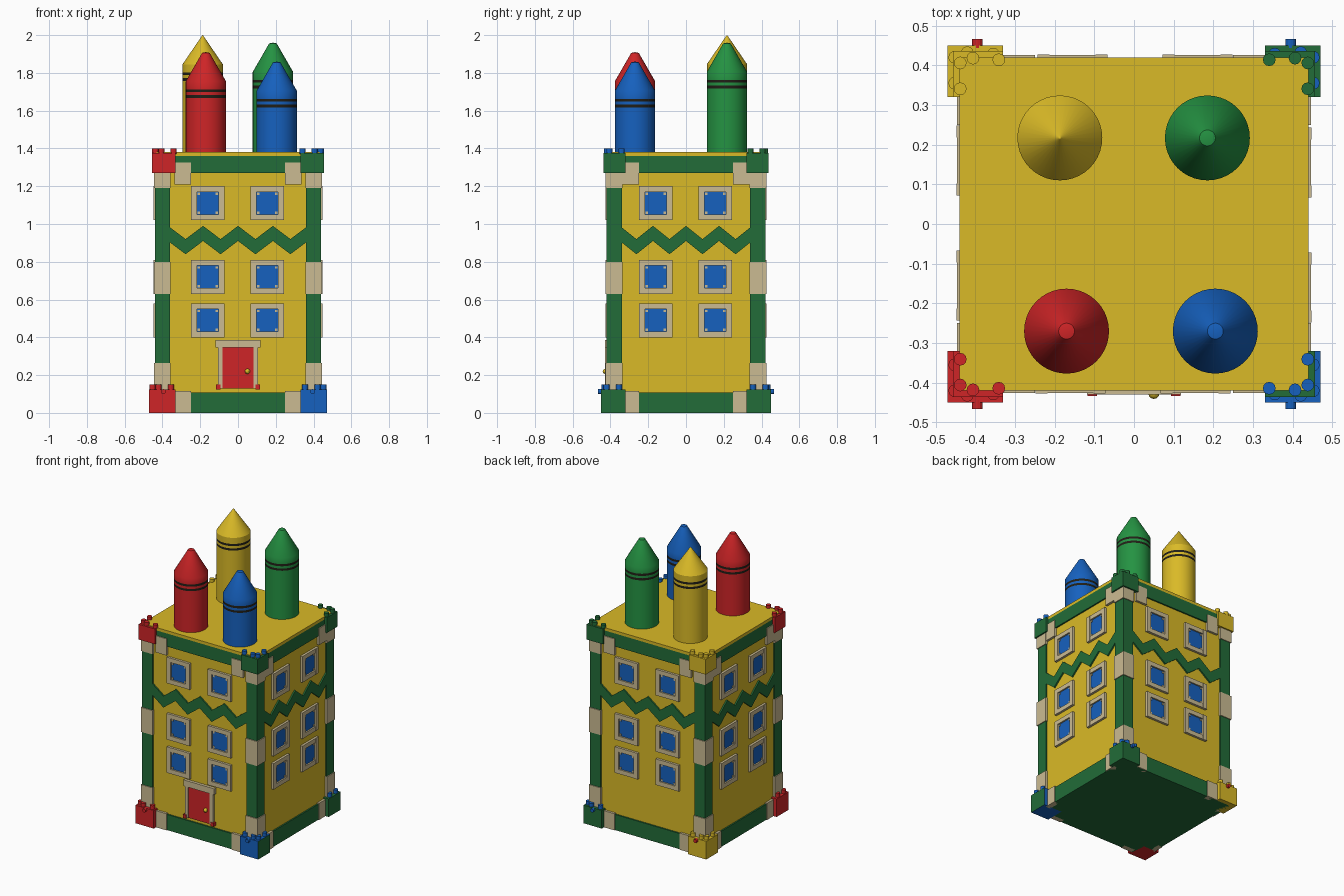
import bpy
import bmesh
from math import pi
from mathutils import Matrix, Vector

cube = bpy.data.objects.get("Cube")
if cube:
    bpy.data.objects.remove(cube, do_unlink=True)


def material(name, r, g, b):
    m = bpy.data.materials.new(name)
    m.use_nodes = True
    m.diffuse_color = (r, g, b, 1)
    bsdf = m.node_tree.nodes["Principled BSDF"]
    bsdf.inputs["Base Color"].default_value = (r, g, b, 1)
    bsdf.inputs["Roughness"].default_value = 0.7
    return m


YELLOW = material("yellow", 0.70, 0.49, 0.02)
DARK_GREEN = material("dark green", 0.016, 0.15, 0.04)
GREEN = material("green", 0.018, 0.29, 0.055)
RED = material("red", 0.62, 0.018, 0.02)
BLUE = material("blue", 0.008, 0.12, 0.52)
CREAM = material("cream", 0.60, 0.50, 0.29)
BLACK = material("black", 0.015, 0.013, 0.008)

HALF_X, HALF_Y = 0.44, 0.42
SIDES = ("front", "right", "back", "left")


def finish(name, bm, *mats):
    bmesh.ops.recalc_face_normals(bm, faces=bm.faces)
    mesh = bpy.data.meshes.new(name)
    bm.to_mesh(mesh)
    bm.free()
    for m in mats:
        mesh.materials.append(m)
    ob = bpy.data.objects.new(name, mesh)
    bpy.context.collection.objects.link(ob)
    return ob


def add_box(bm, lo, hi):
    lo, hi = Vector(lo), Vector(hi)
    mat = Matrix.Translation((lo + hi) / 2) @ Matrix.Diagonal((*(hi - lo), 1))
    return bmesh.ops.create_cube(bm, size=1, matrix=mat)["verts"]


def box(name, lo, hi, mat):
    bm = bmesh.new()
    add_box(bm, lo, hi)
    return finish(name, bm, mat)


def add_stud(bm, pos, r=0.016, h=0.03, axis=None):
    m = Matrix.Translation(pos)
    if axis:
        m = m @ Matrix.Rotation(pi / 2, 4, axis)
    bmesh.ops.create_cone(bm, cap_ends=True, segments=12, radius1=r,
                          radius2=r, depth=h, matrix=m)


def outline_on_side(name, k, points, out0, out1, mat):
    """Extrude a (u, z) outline outward from side k of the tower."""
    depth = HALF_X if k % 2 else HALF_Y
    bm = bmesh.new()
    face = bm.faces.new([bm.verts.new((u, -depth - out0, z)) for u, z in points])
    new = bmesh.ops.extrude_face_region(bm, geom=[face])["geom"]
    bmesh.ops.translate(bm, vec=(0, out0 - out1, 0),
                        verts=[v for v in new if isinstance(v, bmesh.types.BMVert)])
    bmesh.ops.rotate(bm, cent=(0, 0, 0), verts=bm.verts,
                     matrix=Matrix.Rotation(k * pi / 2, 3, "Z"))
    return finish(name, bm, mat)


def panel(name, k, u0, u1, z0, z1, out0, out1, mat):
    return outline_on_side(name, k, [(u0, z0), (u1, z0), (u1, z1), (u0, z1)],
                           out0, out1, mat)


def window(name, k, u, z):
    for s in (-1, 1):
        panel(name + "_jamb", k, u + s * 0.073 - 0.015, u + s * 0.073 + 0.015,
              z - 0.09, z + 0.09, -0.03, 0.007, CREAM)
        panel(name + "_rail", k, u - 0.06, u + 0.06,
              z + s * 0.075 - 0.015, z + s * 0.075 + 0.015, -0.03, 0.006, CREAM)
    panel(name + "_pane", k, u - 0.06, u + 0.06, z - 0.062, z + 0.062,
          -0.03, -0.004, BLUE)
    # rivets in the pane corners
    for su in (-1, 1):
        for sz in (-1, 1):
            a, b = u + su * 0.048, z + sz * 0.05
            panel(name + "_rivet", k, a - 0.006, a + 0.006, b - 0.006, b + 0.006,
                  -0.01, 0.0, CREAM)


# Tower core, base and roof
box("wall", (-0.43, -0.41, 0.02), (0.43, 0.41, 1.37), YELLOW)
box("base", (-HALF_X, -HALF_Y, 0), (HALF_X, HALF_Y, 0.108), DARK_GREEN)
box("cornice", (-HALF_X, -HALF_Y, 1.27), (HALF_X, HALF_Y, 1.36), DARK_GREEN)
box("roof", (-HALF_X, -HALF_Y, 1.36), (HALF_X, HALF_Y, 1.38), YELLOW)

# Zigzag band, windows and cream blocks on every side
for k, side in enumerate(SIDES):
    edge = 0.37 if k % 2 == 0 else 0.35
    n, step = 8, edge / 4
    top = [(-edge + i * step, 0.99 if i % 2 == 0 else 0.92) for i in range(n + 1)]
    low = [(u, z - 0.08) for u, z in reversed(top)]
    outline_on_side(side + "_zigzag", k, top + low, -0.02, 0.0, DARK_GREEN)
    for u in (-0.16, 0.155):
        for z in (0.49, 0.72, 1.11):
            window(side + "_window", k, u, z)
    for s in (-1, 1):
        u0, u1 = sorted((s * 0.25, s * 0.335))
        panel(side + "_base_block", k, u0, u1, 0, 0.115, -0.03, 0.006, CREAM)
        panel(side + "_cornice_block", k, u0, u1, 1.21, 1.325, -0.03, 0.006, CREAM)

# Corner pilasters with wrapped cream blocks
for sx in (-1, 1):
    for sy in (-1, 1):
        def corner(name, inset, grow, z0, z1, mat):
            xs = sorted((sx * (HALF_X - inset), sx * (HALF_X + grow)))
            ys = sorted((sy * (HALF_Y - inset), sy * (HALF_Y + grow)))
            box(name, (xs[0], ys[0], z0), (xs[1], ys[1], z1), mat)

        corner("pilaster", 0.08, 0, 0.1, 1.28, DARK_GREEN)
        for z0, z1 in ((0.1, 0.265), (0.63, 0.8), (1.19, 1.28)):
            corner("quoin", 0.083, 0.006, z0, z1, CREAM)


# Studded corner bricks
def brick(name, sx, sy, z0, z1, reach, mat, stud_mat, knob_mat=None, side_mat=None):
    bx, by = HALF_X + reach, HALF_Y + reach
    xs, ys = sorted((sx * 0.33, sx * bx)), sorted((sy * 0.32, sy * by))
    bm = bmesh.new()
    add_box(bm, (xs[0], ys[0], z0), (xs[1], ys[1], z1))
    bm.normal_update()
    for f in bm.faces:
        if side_mat and f.normal.x > 0.5:
            f.material_index = 1
    finish(name, bm, mat, side_mat or mat)
    bm = bmesh.new()
    inner = 0.095
    for dx, dy in ((0.018, 0.03), (0.018, inner), (0.05, 0.018), (inner + 0.02, 0.022)):
        add_stud(bm, (sx * (bx - dx), sy * (by - dy), z1 + 0.01))
    finish(name + "_studs", bm, stud_mat)
    if knob_mat:
        bm = bmesh.new()
        add_stud(bm, (sx * 0.395, sy * (by + 0.005), z1 - 0.012), 0.013, 0.022, "X")
        finish(name + "_knob", bm, knob_mat)


brick("lower_front_right_brick", -1, -1, 0, 0.125, 0.03, RED, RED, RED)
brick("lower_front_left_brick", 1, -1, 0, 0.125, 0.03, BLUE, BLUE, BLUE, DARK_GREEN)
brick("lower_back_left_brick", 1, 1, 0, 0.125, 0.03, DARK_GREEN, BLUE, BLUE)
brick("lower_back_right_brick", -1, 1, 0, 0.125, 0.03, YELLOW, YELLOW, RED)
brick("upper_front_right_brick", -1, -1, 1.27, 1.375, 0.016, RED, RED)
brick("upper_front_left_brick", 1, -1, 1.27, 1.375, 0.016, DARK_GREEN, BLUE)
brick("upper_back_left_brick", 1, 1, 1.27, 1.375, 0.016, DARK_GREEN, DARK_GREEN)
brick("upper_back_right_brick", -1, 1, 1.27, 1.375, 0.016, YELLOW, YELLOW)

# Door with frame, lintel, hinges and knob
panel("door", 0, -0.083, 0.083, 0.13, 0.345, -0.03, 0.002, RED)
for s in (-1, 1):
    panel("door_jamb", 0, s * 0.095 - 0.012, s * 0.095 + 0.012, 0.13, 0.345,
          -0.03, 0.008, CREAM)
    panel("door_foot", 0, s * 0.105 - 0.012, s * 0.105 + 0.012, 0.125, 0.15,
          -0.03, 0.014, RED)
panel("door_lintel", 0, -0.118, 0.118, 0.345, 0.387, -0.03, 0.01, CREAM)
bm = bmesh.new()
bmesh.ops.create_uvsphere(bm, u_segments=12, v_segments=8, radius=0.014,
                          matrix=Matrix.Translation((0.05, -0.427, 0.22)))
finish("door_knob", bm, YELLOW)


# Crayon turrets: a spun profile, with black rings chosen by height
def crayon(name, x, y, tip, tip_r, mat):
    r = 0.107
    levels = [1.36, tip - 0.243, tip - 0.228, tip - 0.212, tip - 0.197, tip - 0.155]
    profile = [(r, z) for z in levels] + [(tip_r, tip - 0.004), (0, tip)]
    bm = bmesh.new()
    verts = [bm.verts.new((a, 0, z)) for a, z in profile]
    edges = [bm.edges.new(pair) for pair in zip(verts, verts[1:])]
    bmesh.ops.spin(bm, geom=verts + edges, cent=(0, 0, 0), axis=(0, 0, 1),
                   angle=2 * pi, steps=40)
    bmesh.ops.remove_doubles(bm, verts=bm.verts, dist=0.0001)
    for f in bm.faces:
        z = f.calc_center_median().z
        f.material_index = int(levels[1] < z < levels[2] or levels[3] < z < levels[4])
        f.smooth = True
    bmesh.ops.translate(bm, vec=(x, y, 0), verts=bm.verts)
    ob = finish(name, bm, mat, BLACK)
    bpy.ops.object.select_all(action="DESELECT")
    ob.select_set(True)
    bpy.context.view_layer.objects.active = ob
    bpy.ops.object.shade_smooth_by_angle(angle=pi / 6)


crayon("red_crayon", -0.17, -0.27, 1.91, 0.02, RED)
crayon("blue_crayon", 0.205, -0.27, 1.86, 0.02, BLUE)
crayon("green_crayon", 0.185, 0.217, 1.96, 0.02, GREEN)
crayon("yellow_crayon", -0.187, 0.217, 2.0, 0.004, YELLOW)
